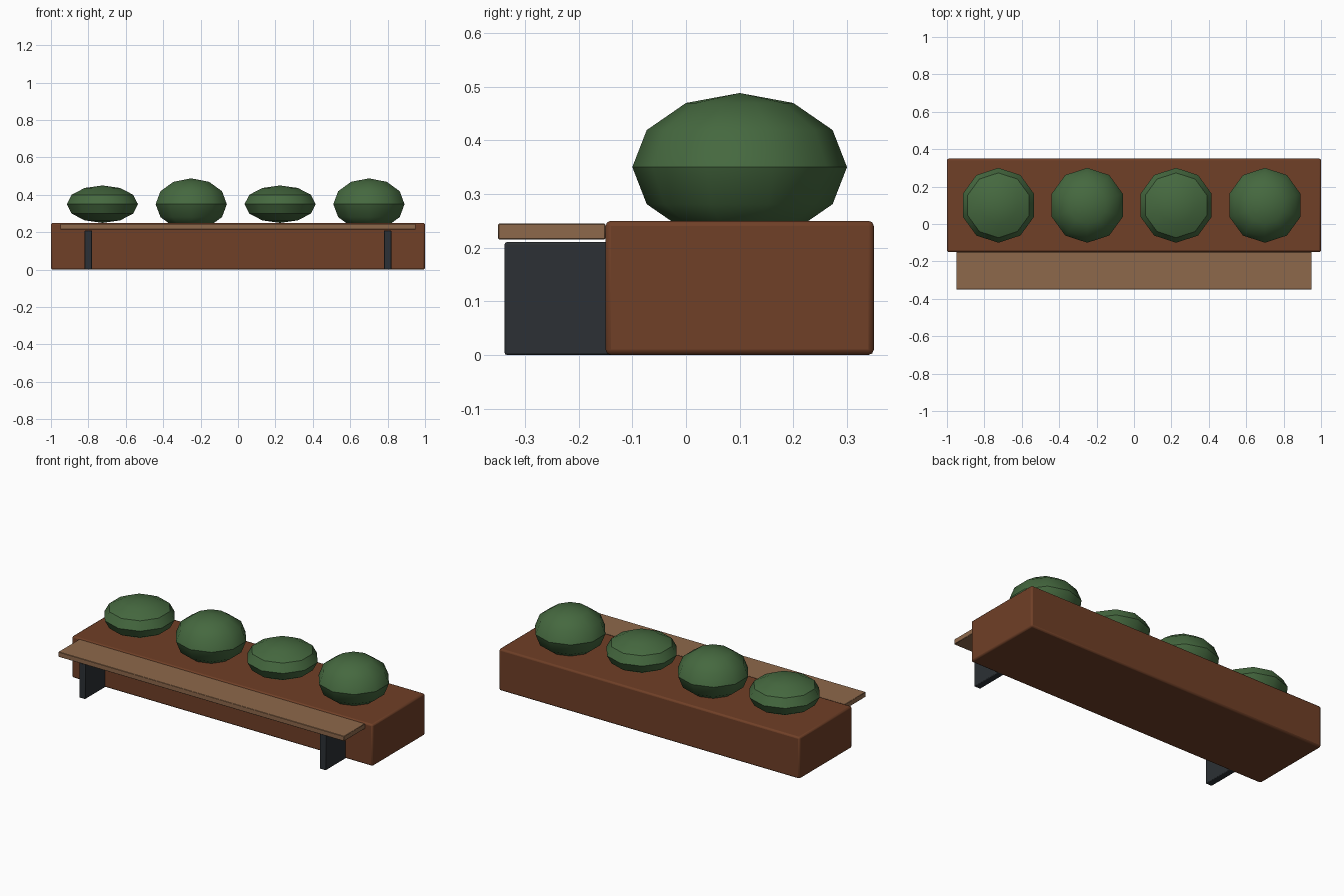
import bpy, math

if "Cube" in bpy.data.objects:
    bpy.data.objects.remove(bpy.data.objects["Cube"])


def material(name, rgb):
    m = bpy.data.materials.new(name)
    m.diffuse_color = (*rgb, 1)
    m.use_nodes = True
    m.node_tree.nodes["Principled BSDF"].inputs["Base Color"].default_value = m.diffuse_color
    return m


RUST = material("rust_brown", (0.16, 0.05, 0.02))
WOOD = material("wood", (0.27, 0.14, 0.07))
DARK = material("dark_metal", (0.025, 0.03, 0.035))
GREEN = material("leaf_green", (0.06, 0.14, 0.05))


def box(name, lo, hi, mat, bevel, segments=2):
    bpy.ops.mesh.primitive_cube_add(size=1, location=[(a + b) / 2 for a, b in zip(lo, hi)])
    ob = bpy.context.object
    ob.name = name
    ob.scale = [b - a for a, b in zip(lo, hi)]
    bpy.ops.object.transform_apply(location=False, rotation=False, scale=True)
    ob.data.materials.append(mat)
    mod = ob.modifiers.new("bevel", 'BEVEL')
    mod.width = bevel
    mod.segments = segments
    bpy.ops.object.shade_smooth_by_angle(angle=math.radians(30))
    return ob


# planter body
box("planter_box", (-1, -0.15, 0), (1, 0.35, 0.25), RUST, 0.01)

# bench plank and its two supports
box("bench_seat", (-0.95, -0.35, 0.215), (0.95, -0.15, 0.245), WOOD, 0.002, 1)
for side, x in (("left", -0.8), ("right", 0.8)):
    box("bench_support_" + side, (x - 0.02, -0.338, 0), (x + 0.02, -0.138, 0.21), DARK, 0.004)

# row of shrubs, alternating flat and tall
for i in range(4):
    bpy.ops.mesh.primitive_uv_sphere_add(segments=10, ring_count=6, radius=1,
                                         location=(-0.725 + 0.475 * i, 0.1, 0.35))
    shrub = bpy.context.object
    shrub.name = f"shrub_{i + 1}"
    # a corner of the ten-sided outline must point along y
    if max(v.co.y for v in shrub.data.vertices) < 0.99:
        shrub.rotation_euler.z = math.pi / 2
        bpy.ops.object.transform_apply(location=False, rotation=True, scale=False)
    shrub.scale = (0.2, 0.2, 0.138 if i % 2 else 0.1)
    bpy.ops.object.transform_apply(location=False, rotation=False, scale=True)
    shrub.data.materials.append(GREEN)
    bpy.ops.object.shade_smooth_by_angle(angle=math.radians(35))
